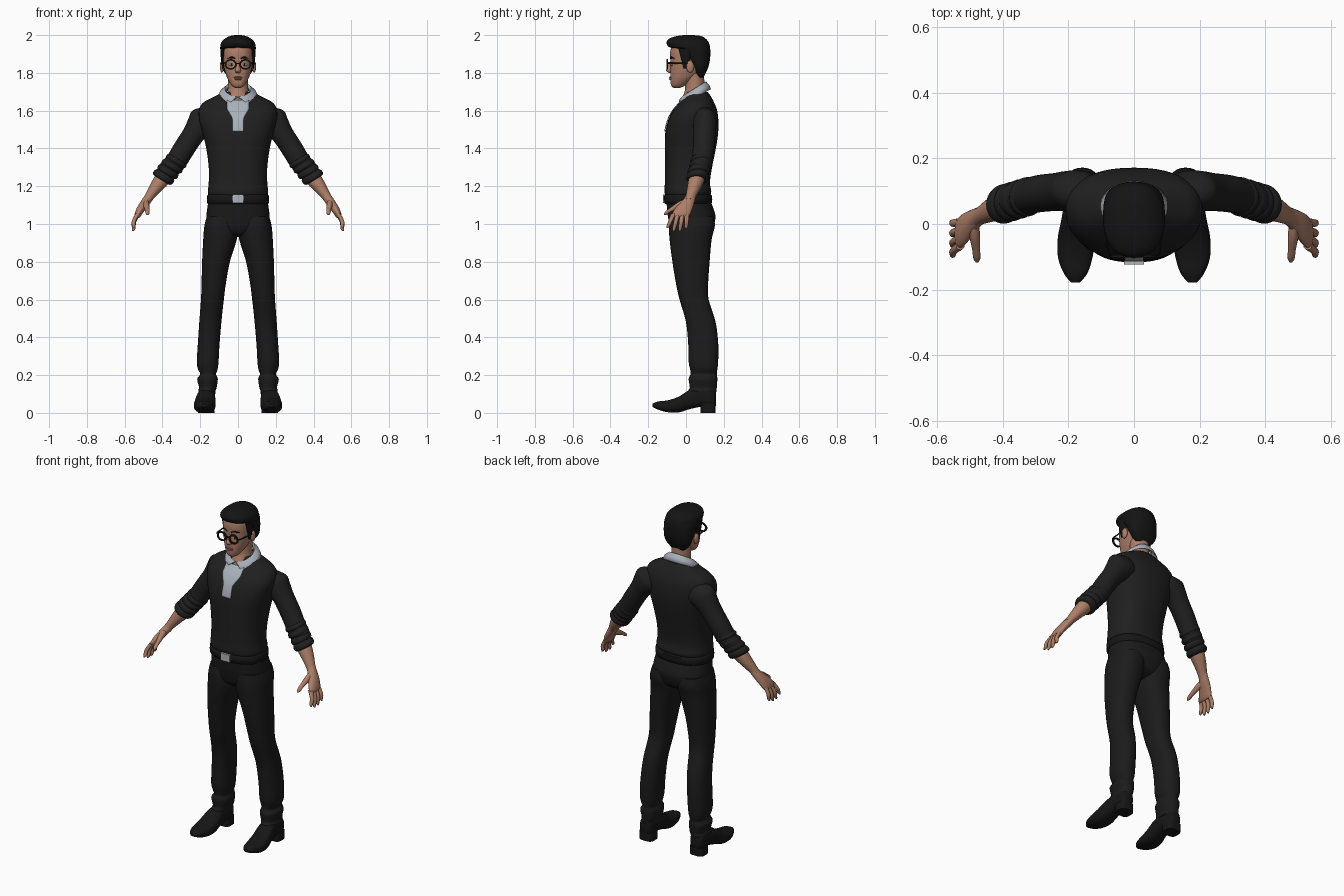
import bpy, bmesh, math
from mathutils import Vector
from mathutils.bvhtree import BVHTree

if "Cube" in bpy.data.objects:
    bpy.data.objects.remove(bpy.data.objects["Cube"])

X, Y, Z = Vector((1, 0, 0)), Vector((0, 1, 0)), Vector((0, 0, 1))


def material(name, *rgb):
    mat = bpy.data.materials.new(name)
    mat.use_nodes = True
    mat.diffuse_color = (*rgb, 1)
    mat.node_tree.nodes["Principled BSDF"].inputs["Base Color"].default_value = (*rgb, 1)
    return mat


SWEATER = material("charcoal knit", .014, .014, .014)
TROUSER = material("black cloth", .011, .011, .011)
LEATHER = material("black leather", .008, .008, .008)
HAIR = material("black hair", .007, .007, .007)
SKIN = material("skin", .42, .21, .14)
LIP = material("lips", .34, .13, .095)
SHIRT = material("pale shirt", .40, .44, .49)
METAL = material("buckle metal", .42, .46, .50)
WHITE = material("eye white", .55, .52, .48)


def finish(name, bm, mat, mirror=False, solid=0, angle=50):
    """Turn a bmesh into a shaded object, optionally mirrored or thickened."""
    bmesh.ops.recalc_face_normals(bm, faces=bm.faces)
    mesh = bpy.data.meshes.new(name)
    bm.to_mesh(mesh)
    bm.free()
    mesh.shade_smooth()
    mesh.set_sharp_from_angle(angle=math.radians(angle))
    mesh.materials.append(mat)
    obj = bpy.data.objects.new(name, mesh)
    bpy.context.collection.objects.link(obj)
    if solid:
        mod = obj.modifiers.new("thickness", "SOLIDIFY")
        mod.thickness, mod.offset = solid, 0
    if mirror:
        obj.modifiers.new("mirror", "MIRROR")
    return obj


def skin_grid(bm, rows, closed):
    rings = [[bm.verts.new(p) for p in row] for row in rows]
    count = len(rings[0])
    for a, b in zip(rings, rings[1:]):
        for i in range(count if closed else count - 1):
            j = (i + 1) % count
            bm.faces.new((a[i], a[j], b[j], b[i]))
    if closed:
        bm.faces.new(rings[0])
        bm.faces.new(rings[-1])


def spline(rows, steps):
    """Smoothly interpolate rows of numbers."""
    rows = [Vector(r) for r in rows]
    pad = [rows[0]] + rows + [rows[-1]]
    out = []
    for a, b, c, d in zip(pad, pad[1:], pad[2:], pad[3:]):
        for s in range(steps):
            t = s / steps
            out.append(b + t / 2 * (c - a + t * (2 * a - 5 * b + 4 * c - d + t * (3 * b - 3 * c + d - a))))
    return out + [rows[-1]]


def loft(name, rows, mat, u=X, v=Y, power=2, mirror=False, n=32, steps=4):
    """Rows are centre x, y, z and the two radii along u and v."""
    def ease(value):
        return math.copysign(abs(value) ** (2 / power), value)
    rings = []
    for r in spline(rows, steps):
        centre = Vector(r[:3])
        angles = [math.tau * i / n for i in range(n)]
        rings.append([centre + u * r[3] * ease(math.cos(a)) + v * r[4] * ease(math.sin(a)) for a in angles])
    bm = bmesh.new()
    skin_grid(bm, rings, True)
    return finish(name, bm, mat, mirror)


def upright(rows):
    """Rows z, x limits, y limits."""
    return [((a + b) / 2, (f + k) / 2, z, (b - a) / 2, (k - f) / 2) for z, a, b, f, k in rows]


def central(rows):
    """Rows z, half width, front, back."""
    return upright([(z, -w, w, f, k) for z, w, f, k in rows])


def surface(obj):
    """Front surface depth lookup."""
    tree = BVHTree.FromPolygons([v.co for v in obj.data.vertices], [p.vertices for p in obj.data.polygons])

    def depth(x, z):
        hit = tree.ray_cast(Vector((x, -1, z)), Y)[0]
        return hit.y if hit else 0
    return depth


def ball(name, centre, radii, mat, mirror=False):
    bm = bmesh.new()
    bmesh.ops.create_uvsphere(bm, u_segments=20, v_segments=12, radius=1)
    for v in bm.verts:
        v.co = Vector(centre) + Vector(a * b for a, b in zip(v.co, radii))
    return finish(name, bm, mat, mirror)


def box(name, centre, size, mat):
    bm = bmesh.new()
    bmesh.ops.create_cube(bm, size=1)
    for v in bm.verts:
        v.co = Vector(centre) + Vector(a * b for a, b in zip(v.co, size))
    return finish(name, bm, mat, angle=30)


# Torso and waist
torso = loft("sweater", central([
    (1.15, .154, -.108, .125), (1.17, .160, -.114, .134), (1.22, .155, -.112, .127),
    (1.3, .155, -.112, .138), (1.4, .168, -.112, .158), (1.48, .187, -.110, .170),
    (1.55, .205, -.094, .171), (1.6, .207, -.068, .165), (1.64, .187, -.035, .150),
    (1.67, .135, -.012, .135), (1.7, .075, .005, .115)]), SWEATER, power=2.4, n=48)
loft("belt", central([(1.105, .150, -.1, .12), (1.11, .163, -.114, .136),
     (1.15, .163, -.116, .138), (1.158, .150, -.1, .12)]), LEATHER, power=2.4, n=48, steps=2)
box("belt_buckle", (0, -.117, 1.133), (.06, .012, .044), METAL)
loft("trouser_seat", central([(.93, .07, -.03, .07), (.96, .150, -.075, .13), (1.03, .167, -.094, .156),
     (1.08, .163, -.1, .146), (1.12, .157, -.104, .13)]), TROUSER, power=2.4, n=48)

# Legs with bunched hems
loft("trouser_legs", upright([
    (1.04, .012, .165, -.085, .145), (.99, .002, .178, -.091, .153), (.92, .006, .184, -.087, .136),
    (.8, .043, .190, -.072, .125), (.68, .065, .193, -.052, .117), (.6, .075, .196, -.034, .120),
    (.48, .088, .205, .0, .157), (.36, .098, .213, .012, .171), (.27, .103, .218, .014, .170),
    (.23, .108, .212, .022, .166), (.205, .116, .200, .024, .163), (.18, .107, .216, .014, .166),
    (.135, .113, .206, .02, .163), (.12, .118, .21, .012, .162), (.10, .12, .208, .014, .158)]),
    TROUSER, power=2.3, mirror=True)

# Shoes: rows run from heel to toe as y, z limits, x limits
SHOE = [(.158, .045, .1, .145, .19), (.14, .03, .13, .128, .207), (.08, .032, .13, .122, .212),
        (.02, .02, .122, .12, .22), (-.04, .002, .085, .119, .232), (-.1, .004, .066, .126, .232),
        (-.15, .018, .060, .142, .214), (-.178, .032, .048, .165, .192)]
loft("shoes", [((a + b) / 2, y, (l + h) / 2, (b - a) / 2, (h - l) / 2) for y, l, h, a, b in SHOE],
     LEATHER, u=X, v=Z, power=2.6, mirror=True)
loft("shoe_heels", upright([(0, .124, .212, .078, .156), (.05, .124, .212, .074, .158)]),
     LEATHER, power=3.5, mirror=True, steps=1)

# Sleeves and rolled cuffs
across = Vector((.85, 0, .53))
loft("sleeves", [(.12, .09, 1.59, .06, .05), (.165, .1, 1.555, .088, .062), (.2, .1, 1.52, .073, .062),
     (.235, .098, 1.475, .059, .058), (.285, .093, 1.4, .057, .057), (.325, .085, 1.335, .056, .055),
     (.36, .075, 1.295, .056, .054), (.39, .066, 1.255, .045, .045)], SWEATER, u=across, mirror=True)
for i in range(4):
    t = i / 3
    centre = Vector((.325, .083, 1.335)).lerp(Vector((.393, .062, 1.25)), t)
    along = Vector((.010, -.003, -.013)) * (1 + .3 * t)
    ring = [(-1, .046), (-.7, .055), (0, .060), (.7, .057), (1, .046)]
    loft(f"sleeve_fold_{i + 1}", [(*(centre + along * k), r, r) for k, r in ring],
         SWEATER, u=across, mirror=True, steps=2)

# Forearms, palms, fingers and thumbs
loft("forearms", [(.37, .068, 1.28, .04, .04), (.405, .055, 1.232, .041, .042), (.437, .042, 1.19, .033, .036),
     (.467, .026, 1.148, .025, .028), (.485, .014, 1.122, .024, .03)], SKIN, u=across, mirror=True, n=24)
loft("palms", [(.468, .026, 1.146, .022, .027), (.492, .008, 1.112, .023, .036), (.516, -.014, 1.077, .021, .047),
     (.532, -.028, 1.047, .017, .048), (.537, -.032, 1.036, .01, .042)], SKIN, u=across, mirror=True, n=24)
for name, y, tip_y, tip_z in (("index", -.066, -.098, .978), ("middle", -.043, -.066, .962),
                              ("ring", -.019, -.033, .962), ("little", .005, .001, .976)):
    base, tip = Vector((.529, y, 1.056)), Vector((.556, tip_y, tip_z))
    knuckle = base.lerp(tip, .5) + X * .008
    loft(name + "_fingers", [(*base, .013, .013), (*knuckle, .0115, .0115), (*base.lerp(tip, .85), .0095, .0095),
         (*tip, .004, .004)], SKIN, mirror=True, n=12)
loft("thumbs", [(.488, .005, 1.115, .016, .022), (.485, -.04, 1.098, .016, .019), (.481, -.078, 1.077, .012, .013),
     (.479, -.104, 1.06, .011, .011), (.478, -.117, 1.052, .004, .004)], SKIN, u=X, v=Z, mirror=True, n=12)

# Neck and head
loft("neck", central([(1.62, .07, -.035, .1), (1.67, .06, -.02, .1), (1.72, .054, -.004, .098),
     (1.82, .055, -.01, .095)]), SKIN)
head = loft("head", central([
    (1.721, .016, -.066, -.03), (1.73, .031, -.077, -.01), (1.75, .045, -.082, .02), (1.78, .060, -.083, .06),
    (1.82, .072, -.083, .095), (1.86, .078, -.082, .11), (1.91, .079, -.084, .112),
    (1.95, .07, -.07, .1), (1.975, .04, -.03, .06)]), SKIN, power=2.3, n=48)
face = surface(head)
loft("nose", [(0, -.076, 1.86, .008, .008), (0, -.083, 1.835, .010, .014), (0, -.088, 1.812, .016, .017),
     (0, -.083, 1.80, .010, .008)], SKIN, n=16)
ball("ears", (.085, .022, 1.833), (.011, .02, .032), SKIN, True)
ball("upper_lip", (0, face(0, 1.775) + .002, 1.776), (.024, .008, .005), LIP)
ball("lower_lip", (0, face(0, 1.767) + .002, 1.767), (.02, .009, .006), LIP)
ball("eyes", (.034, face(.034, 1.843) + .001, 1.843), (.015, .005, .007), WHITE, True)
ball("irises", (.034, face(.034, 1.843) - .003, 1.843), (.006, .003, .006), HAIR, True)
loft("eyebrows", [(x, face(x, z), z, .004, r) for x, z, r in
     ((.014, 1.876, .003), (.034, 1.882, .005), (.056, 1.876, .002))], HAIR, u=Y, v=Z, mirror=True, n=10)

# Hair: short back and sides with a raised front
loft("hair", central([
    (1.775, .045, .06, .092), (1.80, .070, .045, .105), (1.83, .084, .032, .118), (1.87, .090, .0, .127),
    (1.91, .093, -.035, .129), (1.928, .094, -.06, .128), (1.938, .094, -.092, .127), (1.962, .088, -.103, .12),
    (1.982, .068, -.088, .103), (1.995, .043, -.05, .08), (2.0, .015, -.01, .04)]), HAIR, power=2.3, n=48)
loft("sideburns", upright([(1.822, .076, .083, -.012, .004), (1.86, .074, .088, -.022, .02),
     (1.93, .068, .092, -.04, .03)]), HAIR, mirror=True, n=16)

# Glasses
rim = [(.039 + .027 * math.cos(a), .024 * math.sin(a)) for a in (math.tau * i / 28 for i in range(28))]
bm = bmesh.new()
rings = []
for dx, dz in rim + rim[:1]:
    out = Vector((dx - .039, 0, dz)).normalized() * .004
    c = Vector((dx, -.098, 1.845 + dz))
    rings.append([c + out + Y * .004, c + out - Y * .004, c - out - Y * .004, c - out + Y * .004])
skin_grid(bm, rings, True)
bmesh.ops.remove_doubles(bm, verts=bm.verts, dist=.00001)
finish("glasses_rims", bm, LEATHER, True, angle=30)
box("glasses_bridge", (0, -.099, 1.85), (.026, .007, .007), LEATHER)
loft("glasses_temples", [(.066, -.097, 1.852, .004, .006), (.078, -.085, 1.852, .003, .005),
     (.088, .01, 1.85, .003, .004)], LEATHER, u=X, v=Z, mirror=True, n=8)

# Shirt front lying on the sweater
chest = surface(torso)
bm = bmesh.new()
strip = []
for i in range(19):
    z = 1.49 + .165 * i / 18
    width = .029 + .03 * min(1, max(0, (z - 1.56) / .05))
    strip.append([(x, chest(x, z) - .004, z) for x in (width * k / 4 for k in range(-4, 5))])
skin_grid(bm, strip, False)
finish("shirt_front", bm, SHIRT, solid=.004)

# Folded collar, open at the throat
bm = bmesh.new()
bands = []
for height, gap, rx, ry, z, tilt in ((0, .5, .106, .088, 1.668, .044), (.5, .28, .094, .078, 1.695, .040),
                                     (1, .06, .070, .064, 1.712, .040), (1.3, .05, .061, .058, 1.700, .040)):
    angles = [gap + (math.tau - 2 * gap) * i / 40 for i in range(41)]
    bands.append([(rx * math.sin(a), .042 - ry * math.cos(a), z - tilt * math.cos(a)) for a in angles])
skin_grid(bm, bands, False)
finish("shirt_collar", bm, SHIRT, solid=.006)
